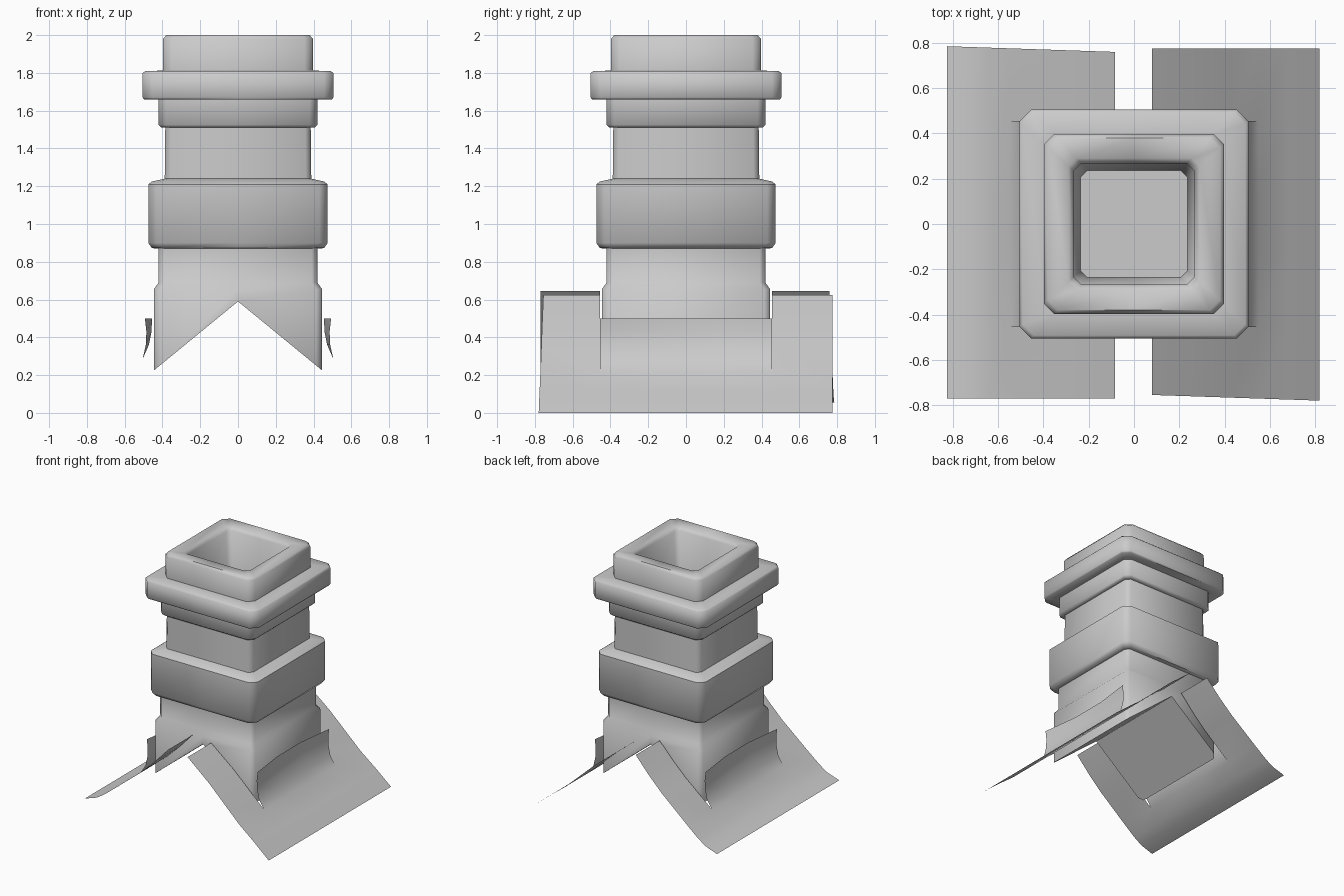
import bpy, math

if "Cube" in bpy.data.objects:
    bpy.data.objects.remove(bpy.data.objects["Cube"])


def make_object(name, verts, faces, angle):
    mesh = bpy.data.meshes.new(name)
    mesh.from_pydata(verts, [], faces)
    mesh.update()
    obj = bpy.data.objects.new(name, mesh)
    bpy.context.collection.objects.link(obj)
    bpy.ops.object.select_all(action='DESELECT')
    obj.select_set(True)
    bpy.context.view_layer.objects.active = obj
    bpy.ops.object.shade_smooth_by_angle(angle=math.radians(angle))
    return obj


def ring(h, c):
    """Square outline with cut corners and a midpoint on the front and back."""
    i = h - c
    return [(0, -h), (i, -h), (h, -i), (h, i), (i, h),
            (0, h), (-i, h), (-h, i), (-h, -i), (-i, -h)]


# Chimney: stacked collars, rim and hollow flue (half width, height, corner cut)
profile = [
    (0.445, None, 0.03), (0.445, 0.655, 0.03), (0.42, 0.69, 0.03),
    (0.42, 0.87, 0.03), (0.455, 0.872, 0.045), (0.475, 0.90, 0.045),
    (0.475, 1.21, 0.045), (0.455, 1.225, 0.045), (0.388, 1.24, 0.03),
    (0.385, 1.51, 0.03), (0.405, 1.51, 0.04), (0.42, 1.525, 0.04),
    (0.42, 1.66, 0.04), (0.498, 1.66, 0.05), (0.505, 1.67, 0.05),
    (0.505, 1.798, 0.05), (0.492, 1.81, 0.05), (0.397, 1.812, 0.045),
    (0.397, 1.98, 0.045), (0.38, 2.0, 0.045), (0.29, 1.995, 0.035),
    (0.268, 1.97, 0.035), (0.236, 1.50, 0.03),
]
N = 10
verts, faces = [], []
for h, z, c in profile:
    for x, y in ring(h, c):
        # The bottom ring follows the roof ridge
        verts.append((x, y, 0.59 - 0.82 * abs(x) if z is None else z))
for r in range(len(profile) - 1):
    for k in range(N):
        a, b = r * N + k, r * N + (k + 1) % N
        faces.append((a, b, b + N, a + N))
faces.append(tuple(range(len(verts) - N, len(verts))))   # flue floor
faces.append((5, 4, 3, 2, 1, 0))                          # right roof cut
faces.append((0, 9, 8, 7, 6, 5))                          # left roof cut
make_object("chimney_body", verts, faces, 50)


# Roof flashing: a thin bent sheet with a notch and a turned up apron
def flashing(name, side, slope, notch, y_front, y_back):
    verts, faces = [], []
    gap = 0.455
    x0, x1 = slope[0][0], slope[-1][0]
    rows = []
    for x, z in slope:
        t = (x - x0) / (x1 - x0)
        f = y_front[0] + (y_front[1] - y_front[0]) * t
        b = y_back[0] + (y_back[1] - y_back[0]) * t
        rows.append(len(verts))
        verts += [(side * x, y, z) for y in (f, -gap, -0.15, 0.15, gap, b)]

    def quad(a, b, c, d):
        faces.append((a, b, c, d) if side > 0 else (d, c, b, a))

    for i in range(len(rows) - 1):
        a, b = rows[i], rows[i + 1]
        for k in ((0, 4) if i < notch else range(5)):
            quad(a + k, b + k, b + k + 1, a + k + 1)

    # Apron: bows towards the chimney in the middle
    prev = rows[notch] + 1
    for x_end, x_mid, z in [(0.505, 0.505, 0.285), (0.488, 0.472, 0.36),
                            (0.485, 0.458, 0.43), (0.493, 0.455, 0.50)]:
        cur = len(verts)
        for x, y in zip((x_end, x_mid, x_mid, x_end), (-gap, -0.15, 0.15, gap)):
            verts.append((side * x, y, z))
        for k in range(3):
            quad(cur + k, prev + k, prev + k + 1, cur + k + 1)
        prev = cur
    make_object(name, verts, faces, 50)


flashing("right_flashing", 1,
         [(0.08, 0.625), (0.28, 0.465), (0.42, 0.335), (0.55, 0.215),
          (0.68, 0.115), (0.82, 0.005)], 3, (-0.755, -0.78), (0.775, 0.775))
flashing("left_flashing", -1,
         [(0.085, 0.645), (0.20, 0.52), (0.32, 0.405), (0.55, 0.215),
          (0.65, 0.135), (0.72, 0.09), (0.825, 0.055)],
         3, (-0.77, -0.77), (0.76, 0.785))

# Stand the lowest edge exactly on the ground
low = min(v.co.z for v in bpy.data.objects["right_flashing"].data.vertices)
for v in bpy.data.objects["right_flashing"].data.vertices:
    if v.co.z < low + 0.001:
        v.co.z = 0.0
